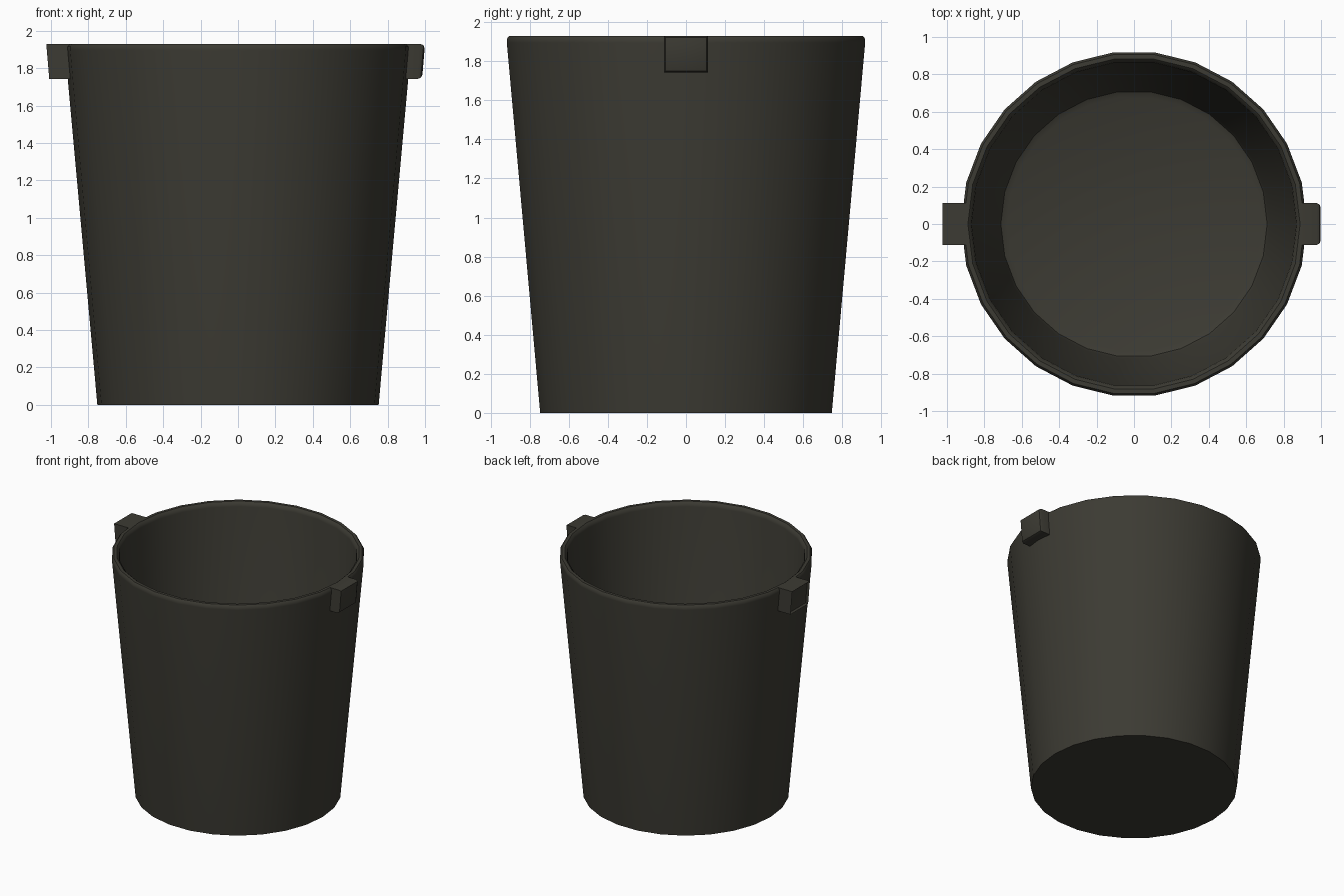
import bpy, bmesh, math

if "Cube" in bpy.data.objects:
    bpy.data.objects.remove(bpy.data.objects["Cube"])

N = 26  # sides of the bucket

mat = bpy.data.materials.new("dark olive grey")
mat.diffuse_color = (0.045, 0.043, 0.033, 1)
mat.use_nodes = True
mat.node_tree.nodes["Principled BSDF"].inputs["Base Color"].default_value = mat.diffuse_color


def finish(name, bm):
    bmesh.ops.recalc_face_normals(bm, faces=bm.faces)
    me = bpy.data.meshes.new(name)
    bm.to_mesh(me)
    bm.free()
    me.materials.append(mat)
    ob = bpy.data.objects.new(name, me)
    bpy.context.collection.objects.link(ob)
    bpy.ops.object.select_all(action='DESELECT')
    bpy.context.view_layer.objects.active = ob
    ob.select_set(True)
    bpy.ops.object.shade_smooth_by_angle(angle=math.radians(40))
    return ob


# bucket: tapered outer wall, rounded rim, inner wall and floor (radius, z)
profile = [(0.752, 0.0), (0.924, 1.895), (0.924, 1.915), (0.912, 1.93),
           (0.888, 1.93), (0.872, 1.915), (0.868, 1.895),
           (0.725, 0.10), (0.712, 0.065), (0.68, 0.05)]
bm = bmesh.new()
rings = [[bm.verts.new((r * math.cos(i * math.tau / N), r * math.sin(i * math.tau / N), z))
          for i in range(N)] for r, z in profile]
for a, b in zip(rings, rings[1:]):
    for i in range(N):
        j = (i + 1) % N
        bm.faces.new((a[i], a[j], b[j], b[i]))
bm.faces.new(rings[0])
bm.faces.new(rings[-1])
finish("bucket", bm)

# handle lugs: bevelled blocks sloping with the wall on both sides
for s, name in ((-1, "left_lug"), (1, "right_lug")):
    bm = bmesh.new()
    bmesh.ops.create_cube(bm, size=1)
    for v in bm.verts:
        top, outer = v.co.z > 0, v.co.x > 0
        x = (1.0 if outer else 0.895) - (0 if top else 0.016)
        v.co = (s * x, math.copysign(0.112, v.co.y), 1.93 if top else 1.742)
    edges = [e for e in bm.edges if all(abs(v.co.x) > 0.95 for v in e.verts)]
    bmesh.ops.bevel(bm, geom=edges, offset=0.025, segments=2, profile=0.5, affect='EDGES')
    finish(name, bm)
